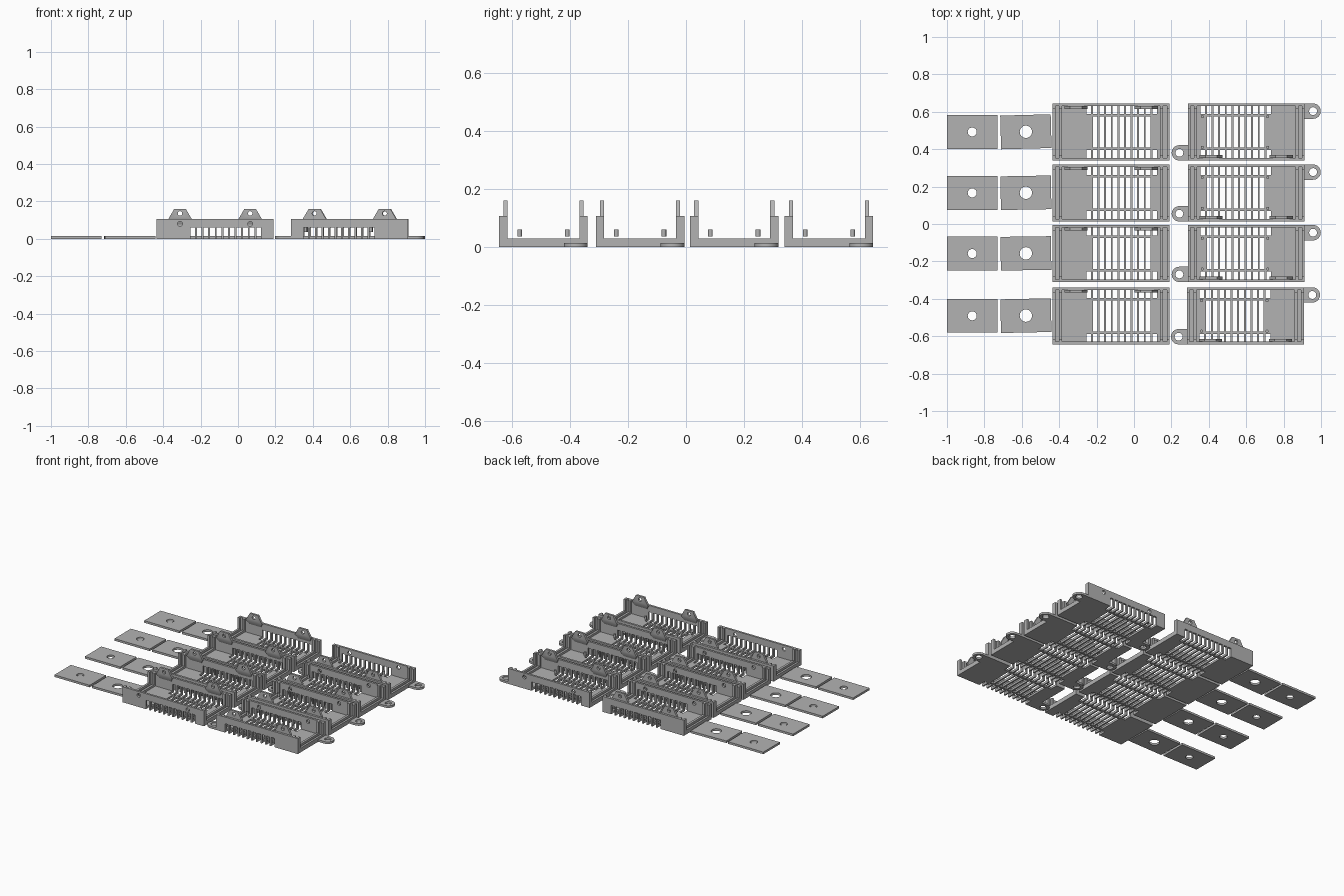
import bpy, bmesh, math
from mathutils import Matrix, Vector

if "Cube" in bpy.data.objects:
    bpy.data.objects.remove(bpy.data.objects["Cube"])

T = 0.0145                      # wall thickness
L, W, H = 0.625, 0.305, 0.107   # tray size
ROWS = [0.492, 0.166, -0.158, -0.491]

grey = bpy.data.materials.new("grey_plastic")
grey.diffuse_color = (0.45, 0.45, 0.45, 1)
grey.use_nodes = True
grey.node_tree.nodes["Principled BSDF"].inputs["Base Color"].default_value = grey.diffuse_color


def box(bm, x0, x1, y0, y1, z0, z1):
    m = Matrix.Translation(((x0 + x1) / 2, (y0 + y1) / 2, (z0 + z1) / 2))
    m = m @ Matrix.Diagonal((x1 - x0, y1 - y0, z1 - z0, 1))
    bmesh.ops.create_cube(bm, size=1, matrix=m)


def cyl(bm, loc, r1, r2, depth, axis='Z', segs=32):
    m = Matrix.Translation(loc)
    if axis == 'Y':
        m = m @ Matrix.Rotation(math.pi / 2, 4, 'X')
    bmesh.ops.create_cone(bm, cap_ends=True, segments=segs, radius1=r1,
                          radius2=r2, depth=depth, matrix=m)


def hull(bm, pts):
    vs = [bm.verts.new(p) for p in pts]
    bmesh.ops.convex_hull(bm, input=vs)
    bmesh.ops.recalc_face_normals(bm, faces=bm.faces)


def add(name, bm_or_mesh, loc=(0, 0, 0), rot=0):
    me = bm_or_mesh
    if isinstance(me, bmesh.types.BMesh):
        me = bpy.data.meshes.new(name)
        bm_or_mesh.to_mesh(me)
        bm_or_mesh.free()
        me.materials.append(grey)
    ob = bpy.data.objects.new(name, me)
    ob.location = loc
    ob.rotation_euler.z = rot
    bpy.context.collection.objects.link(ob)
    return ob


def cut_mesh(name, bm, cutters):
    """Subtract each cutter in turn and return the finished mesh."""
    ob = add(name, bm)
    tools = [add("cutter", c) for c in cutters]
    for t in tools:
        t.hide_render = True
        mod = ob.modifiers.new("cut", 'BOOLEAN')
        mod.operation, mod.solver, mod.object = 'DIFFERENCE', 'EXACT', t
    bpy.context.view_layer.update()
    dg = bpy.context.evaluated_depsgraph_get()
    me = bpy.data.meshes.new_from_object(ob.evaluated_get(dg))
    for o in tools + [ob]:
        bpy.data.objects.remove(o)
    me.materials.clear()
    me.materials.append(grey)
    return me


# Tray: open channel with panel grooves at both ends and vent slots
body = bmesh.new()
box(body, -L / 2, L / 2, -W / 2, W / 2, 0, H)
channel = bmesh.new()
box(channel, -1, 1, -W / 2 + 2 * T, W / 2 - 2 * T, 2 * T, 1)
hollow = bmesh.new()
e = L / 2
for x0, x1 in ((-e + T, -e + 0.034), (-e + 0.05, e - 0.05), (e - 0.034, e - T)):
    box(hollow, x0, x1, -W / 2 + T, W / 2 - T, T, 1)
slots = bmesh.new()
for i in range(11):
    x = -0.1325 + i * 0.0353
    for s in (-1, 1):
        y = sorted((s * (W / 2 + 0.01), s * (W / 2 - 0.056)))
        box(slots, x, x + 0.025, y[0], y[1], -0.01, 0.061)
    if 0 < i < 10:
        box(slots, x, x + 0.025, -0.083, 0.083, -0.01, 0.05)
wall_holes = bmesh.new()
for x in (-0.1875, 0.1875):
    cyl(wall_holes, (x, -W / 2, 0.08), 0.013, 0.013, 0.1, 'Y')
tray = cut_mesh("tray", body, [channel, hollow, slots, wall_holes])

# Screw tab: half hexagon above the wall, tapering into it below
tab_bm = bmesh.new()
yo, yi = W / 2 - T, W / 2 - 2 * T
upper = [(-0.062, H), (-0.031, 0.16), (0.031, 0.16), (0.062, H)]
hull(tab_bm, [(x, y, z) for x, z in upper for y in (yo, yi)]
     + [(-0.045, yo, 0.078), (0.045, yo, 0.078)])
tab_hole = bmesh.new()
cyl(tab_hole, (0, W / 2 - 1.5 * T, 0.136), 0.012, 0.012, 0.1, 'Y')
tab = cut_mesh("screw_tab", tab_bm, [tab_hole])

# Mounting ear: rounded tongue with a hole
ear_bm = bmesh.new()
R = 0.041
arc = [(0.045 + R * math.cos(a), R * math.sin(a))
       for a in (math.pi * (k / 16 - 0.5) for k in range(17))]
hull(ear_bm, [(x, y, z) for x, y in arc + [(-0.004, -R), (-0.004, R)]
              for z in (0.0, T)])
ear_hole = bmesh.new()
cyl(ear_hole, (0.045, 0, 0), 0.021, 0.021, 0.2)
ear = cut_mesh("mounting_ear", ear_bm, [ear_hole])

# Board post: small flared standoff
post_bm = bmesh.new()
cyl(post_bm, (0, 0, 0.018), 0.024, 0.023, 0.012)
cyl(post_bm, (0, 0, 0.030), 0.019, 0.016, 0.012)
post_hole = bmesh.new()
cyl(post_hole, (0, 0, 0.04), 0.008, 0.008, 0.04)
post = cut_mesh("board_post", post_bm, [post_hole])


# End panels: flat plates with one hole
def panel(name, hx, r):
    bm, hole = bmesh.new(), bmesh.new()
    box(bm, -0.135, 0.135, -0.09, 0.09, 0, T)
    cyl(hole, (hx, 0, 0), r, r, 0.2)
    return cut_mesh(name, bm, [hole])


small_panel = panel("small_hole_panel", 0.0, 0.024)
large_panel = panel("large_hole_panel", 0.0, 0.033)


def place_tray(name, cx, cy, rot):
    add(name, tray, (cx, cy, 0), rot)
    c, s = Vector((cx, cy, 0)), math.cos(rot)
    for x in (-0.1875, 0.1875):
        add("screw_tab", tab, c + Vector((s * x, 0, 0)), rot)


# Lay out the four sets
for row, y in enumerate(ROWS):
    add("small_hole_panel", small_panel, (-0.865, y, 0))
    tilt = math.radians((1.5, 1.0, 0.8, 1.2)[row])
    add("large_hole_panel", large_panel, (-0.578, y + 0.001, 0), tilt)
    place_tray("plain_tray", -0.1225, y, 0)
    cx = 0.6 - (0.004 if row == 3 else 0)
    place_tray("mounted_tray", cx, y, math.pi)
    for s, rot in ((1, 0), (-1, math.pi)):
        add("mounting_ear", ear, (cx + s * L / 2, y + s * (W / 2 - R), 0), rot)
    for px in (-0.235, 0.115):
        for py in (-0.082, 0.082):
            add("board_post", post, (cx + px, y + py, 0))

# Smooth round surfaces, keep edges sharp
for ob in bpy.context.scene.objects:
    ob.select_set(True)
bpy.context.view_layer.objects.active = ob
bpy.ops.object.shade_smooth_by_angle(angle=math.radians(30))
